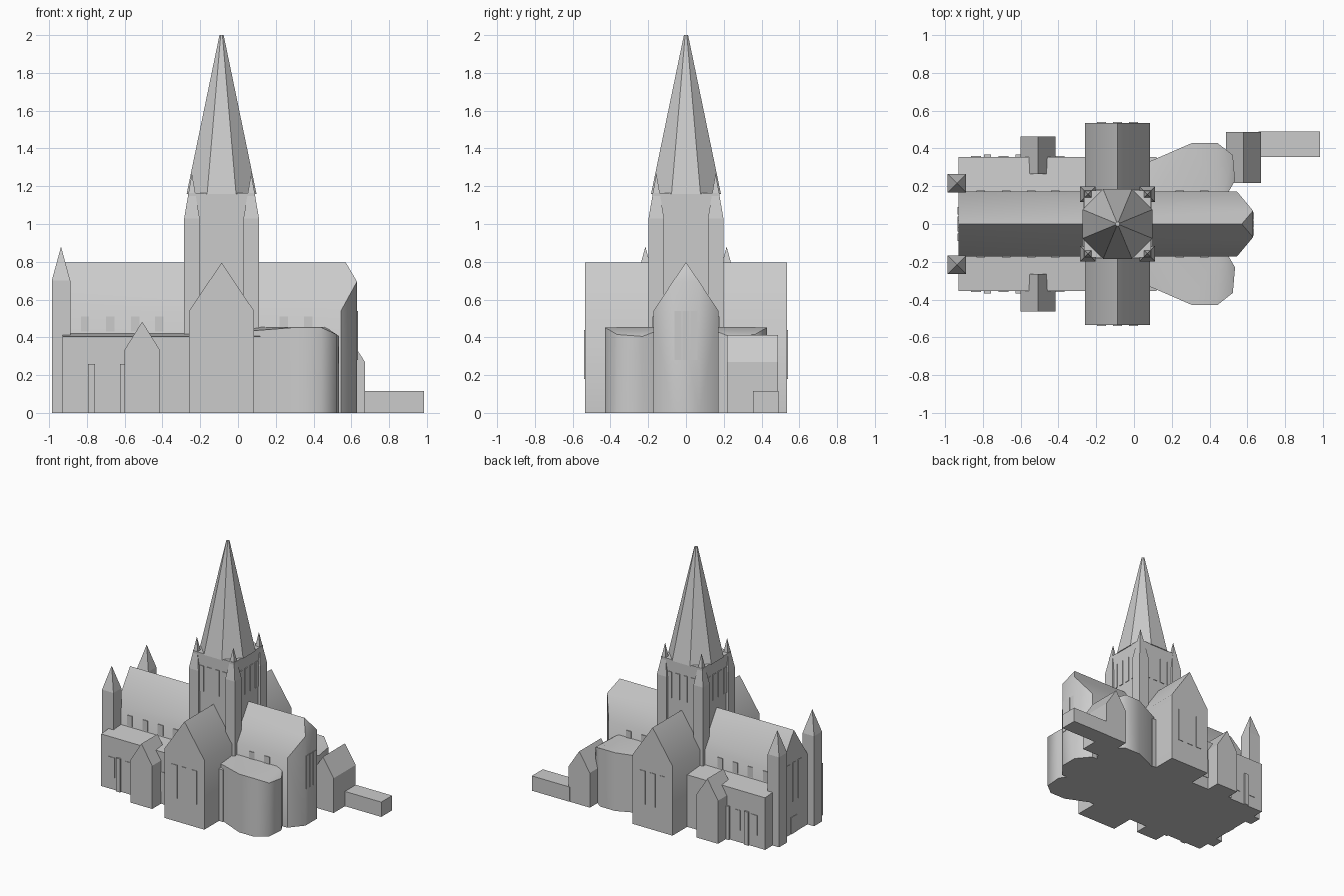
import bpy, bmesh, math
from mathutils import Vector

if "Cube" in bpy.data.objects:
    bpy.data.objects.remove(bpy.data.objects["Cube"])

stone = bpy.data.materials.new("grey_stone")
stone.diffuse_color = (0.6, 0.6, 0.6, 1)
stone.use_nodes = True
stone.node_tree.nodes["Principled BSDF"].inputs["Base Color"].default_value = stone.diffuse_color


def hull(name, points, smooth=False):
    """Convex solid around the points, with flat areas merged."""
    bm = bmesh.new()
    for p in points:
        bm.verts.new(p)
    bmesh.ops.convex_hull(bm, input=bm.verts[:])
    bmesh.ops.dissolve_limit(bm, angle_limit=0.01, verts=bm.verts[:], edges=bm.edges[:])
    bmesh.ops.recalc_face_normals(bm, faces=bm.faces[:])
    me = bpy.data.meshes.new(name)
    bm.to_mesh(me)
    bm.free()
    me.materials.append(stone)
    ob = bpy.data.objects.new(name, me)
    bpy.context.collection.objects.link(ob)
    if smooth:
        bpy.ops.object.select_all(action='DESELECT')
        ob.select_set(True)
        bpy.context.view_layer.objects.active = ob
        bpy.ops.object.shade_smooth_by_angle(angle=math.radians(50))
    return ob


def box(name, x, y, z):
    return hull(name, [(a, b, c) for a in x for b in y for c in z])


def gable_y(name, x0, x1, y0, y1, eave, ridge, smooth=False):
    """Gabled block with its ridge along y."""
    prof = [(x0, 0), (x1, 0), (x1, eave), ((x0 + x1) / 2, ridge), (x0, eave)]
    return hull(name, [(x, y, z) for y in (y0, y1) for x, z in prof], smooth)


def turret(name, cx, cy, r, eave, tip):
    """Square shaft with a pyramid cap."""
    pts = [(cx + a * r, cy + b * r, z) for a in (-1, 1) for b in (-1, 1) for z in (0, eave)]
    return hull(name, pts + [(cx, cy, tip)])


def plate_y(name, cx, y, w, z0, z1):
    """Thin window plate on a wall facing +-y."""
    return box(name, (cx - w / 2, cx + w / 2), (y - 0.004, y + 0.004), (z0, z1))


def plate_x(name, x, cy, w, z0, z1):
    """Thin window plate on a wall facing +-x."""
    return box(name, (x - 0.004, x + 0.004), (cy - w / 2, cy + w / 2), (z0, z1))


# Nave with polygonal apse
W, EAVE, RIDGE = 0.172, 0.54, 0.797
nave = [(-0.93, 0, RIDGE), (0.57, 0, RIDGE)]
for s in (-1, 1):
    for z in (0, EAVE):
        nave += [(-0.93, s * W, z), (0.545, s * W, z)]
    nave += [(0.63, s * 0.07, 0), (0.63, s * 0.07, 0.695)]
hull("nave_and_apse", nave, True)

# Transept
TX = -0.087
gable_y("transept", TX - 0.172, TX + 0.172, -0.535, 0.535, EAVE, 0.795, True)

# Crossing tower and spire
box("tower", (TX - 0.178, TX + 0.178), (-0.178, 0.178), (0, 1.165))
spire = []
for i in range(8):
    a = math.radians(22.5 + 45 * i)
    for r, z in ((0.2, 1.16), (0.012, 2.0)):
        spire.append((TX + r * math.cos(a), r * math.sin(a), z))
hull("spire", spire)

for s in (-1, 1):
    # Tower corner turrets and belfry windows
    for t in (-1, 1):
        turret("tower_turret", TX + t * 0.157, s * 0.157, 0.041, 1.03, 1.27)
    for k in (-0.1, -0.033, 0.033, 0.1):
        plate_y("belfry_window", TX + k, s * 0.179, 0.036, 0.87, 1.07)
        plate_x("belfry_window", TX + s * 0.179, k, 0.036, 0.87, 1.07)

    # Transept end windows
    for k in (-0.085, 0, 0.085):
        plate_y("transept_window", TX + k, s * 0.535, 0.047, 0.18, 0.44)

    # West front turrets
    turret("west_turret", -0.937, s * 0.215, 0.049, 0.70, 0.88)

    # Aisle with shallow lean-to roof
    hull("aisle", [(x, s * y, z) for x in (-0.93, 0.12)
                   for y, z in ((0.1, 0), (0.355, 0), (0.355, 0.405), (W, 0.42), (0.1, 0.42))])
    for x in (-0.837, -0.692, -0.395):
        plate_y("aisle_window", x, s * 0.355, 0.053, 0.095, 0.25)
    for x in (-0.775, -0.608):
        box("buttress", (x - 0.018, x + 0.018), (s * 0.34, s * 0.368), (0, 0.26))

    # Gabled side porch
    gable_y("porch", -0.6, -0.415, s * 0.265, s * 0.463, 0.335, 0.483)

    # Clerestory windows
    for x in (-0.81, -0.677, -0.545, -0.417, 0.242, 0.372):
        plate_y("clerestory_window", x, s * (W + 0.001), 0.045, 0.43, 0.51)

    # Rounded choir chapel
    plan = [(0.08, 0.1, 0.455), (0.08, 0.33, 0.435), (0.31, 0.43, 0.453), (0.44, 0.43, 0.453),
            (0.523, 0.365, 0.415), (0.535, 0.23, 0.405), (0.49, 0.17, 0.43),
            (0.46, 0.1, 0.455)]
    hull("choir_chapel", [(x, s * y, z) for x, y, h in plan for z in (0, h)], True)

# Apse and west windows, west door
for k in (-0.043, 0, 0.043):
    plate_x("apse_window", 0.63, k, 0.036, 0.28, 0.54)
for k in (-0.07, 0, 0.07):
    plate_x("west_window", -0.93, k, 0.04, 0.25, 0.55)
plate_x("west_door", -0.93, 0, 0.08, 0, 0.13)

# Gabled annex and low wing at the north-east
gable_y("annex", 0.487, 0.672, 0.217, 0.487, 0.27, 0.413)
box("low_wing", (0.66, 0.985), (0.355, 0.489), (0, 0.115))
